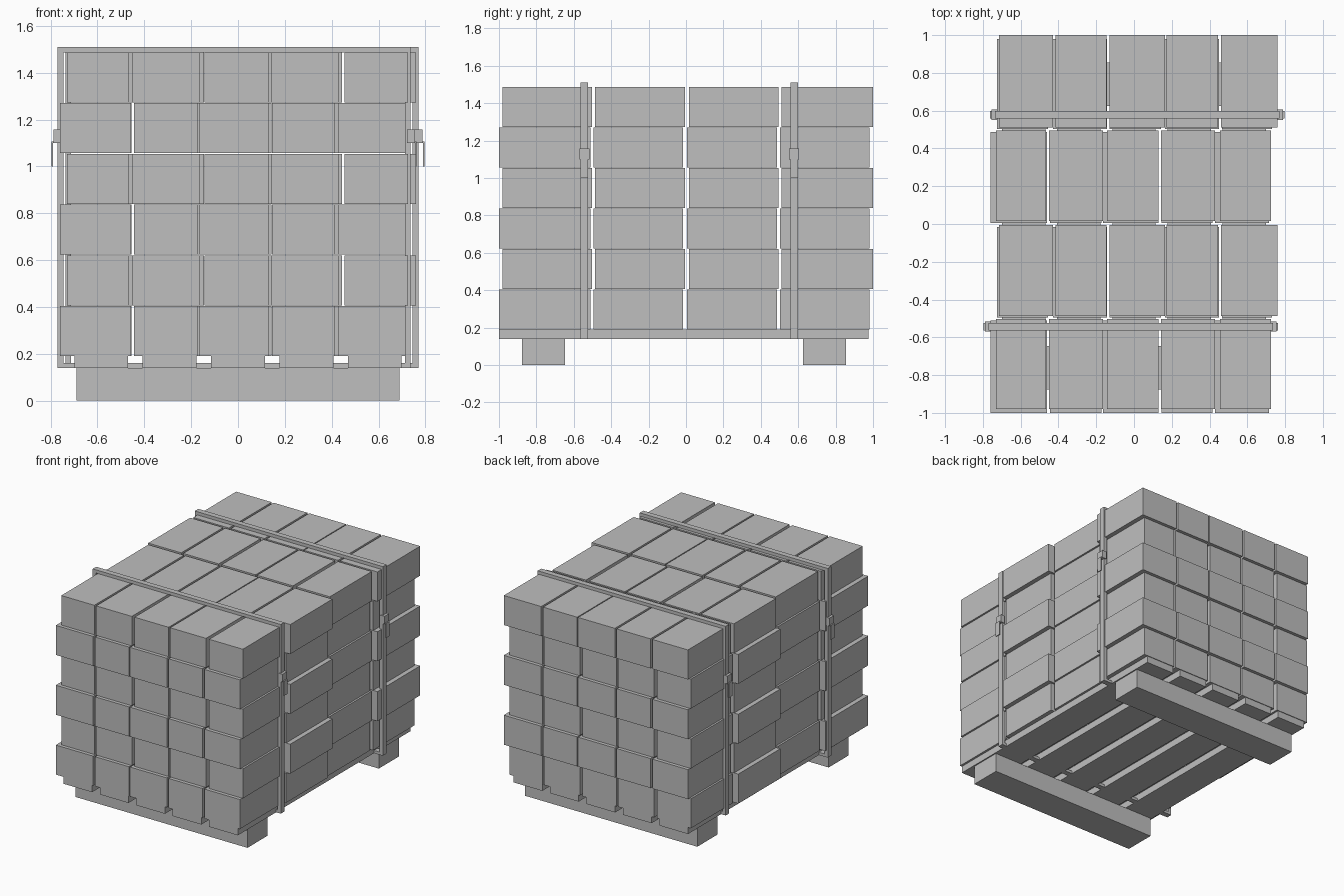
import bpy
import bmesh
from mathutils import Vector

old = bpy.data.objects.get("Cube")
if old:
    bpy.data.objects.remove(old, do_unlink=True)

grey = bpy.data.materials.new("plain grey")
grey.use_nodes = True
colour = (0.52, 0.52, 0.52, 1)
grey.diffuse_color = colour
grey.node_tree.nodes["Principled BSDF"].inputs["Base Color"].default_value = colour


def build(name, boxes):
    """Make one object from boxes given as ((x0, x1), (y0, y1), (z0, z1))."""
    bm = bmesh.new()
    for spans in boxes:
        verts = bmesh.ops.create_cube(bm, size=1)["verts"]
        for v in verts:
            v.co = Vector([(lo + hi) / 2 + c * (hi - lo)
                           for c, (lo, hi) in zip(v.co, spans)])
    mesh = bpy.data.meshes.new(name)
    bm.to_mesh(mesh)
    bm.free()
    mesh.materials.append(grey)
    obj = bpy.data.objects.new(name, mesh)
    bpy.context.collection.objects.link(obj)
    return obj


def turned(span, half_turn):
    return (-span[1], -span[0]) if half_turn else span


# Pallet: two cross runners carrying five lengthwise boards
SLAT_Z = (0.14, 0.19)
for name, y in (("front_runner", -0.762), ("back_runner", 0.741)):
    build(name, [((-0.69, 0.69), (y - 0.115, y + 0.115), (0, 0.14))])
for i in range(5):
    x = (i - 2) * 0.292
    build(f"pallet_board_{i + 1}", [((x - 0.115, x + 0.115), (-1, 0.975), SLAT_Z)])

# Stacked blocks: each second layer is the same pattern after a half turn
rows_y = [(-0.98, -0.502), (-0.487, -0.005), (0.015, 0.495), (0.51, 1.0)]
columns_a = [(-0.73, -0.465), (-0.45, -0.165), (-0.143, 0.13), (0.142, 0.43), (0.455, 0.725)]
columns_b = [(-0.715, -0.43), (-0.415, -0.145), (-0.13, 0.165), (0.172, 0.445), (0.46, 0.76)]
LAYERS = 6
TOP = 1.49
pitch = (TOP - 0.19) / LAYERS
for layer in range(LAYERS):
    half_turn = layer % 2 == 0
    z = (0.19 + layer * pitch, 0.19 + (layer + 1) * pitch - 0.003)
    boxes = []
    for r, y in enumerate(rows_y):
        for x in (columns_b if r % 2 else columns_a):
            boxes.append((turned(x, half_turn), turned(y, half_turn), z))
    build(f"block_layer_{layer + 1}", boxes)


# Binding straps: a closed band with a clasp and a loose tail on each side
def strap(name, y, left, right):
    band_y = (y - 0.02, y + 0.02)
    build(name + "_strap", [
        ((left, right), band_y, (TOP - 0.003, 1.51)),
        ((left, right), band_y, (0.14, 0.16)),
        ((left, left + 0.025), band_y, (0.16, TOP - 0.003)),
        ((right - 0.025, right), band_y, (0.16, TOP - 0.003)),
    ])
    for side, face, sign in (("right", left, -1), ("left", right, 1)):
        def outward(a, b):
            return tuple(sorted((face + sign * a, face + sign * b)))
        build(f"{name}_{side}_clasp",
              [(outward(-0.015, 0.018), (y - 0.027, y + 0.027), (1.1, 1.157))])
        build(f"{name}_{side}_tail", [
            (outward(0.02, 0.026), band_y, (1.0, 1.106)),
            (outward(0.01, 0.026), band_y, (1.1, 1.106)),
        ])


strap("front", -0.543, -0.77, 0.737)
strap("back", 0.578, -0.737, 0.77)
